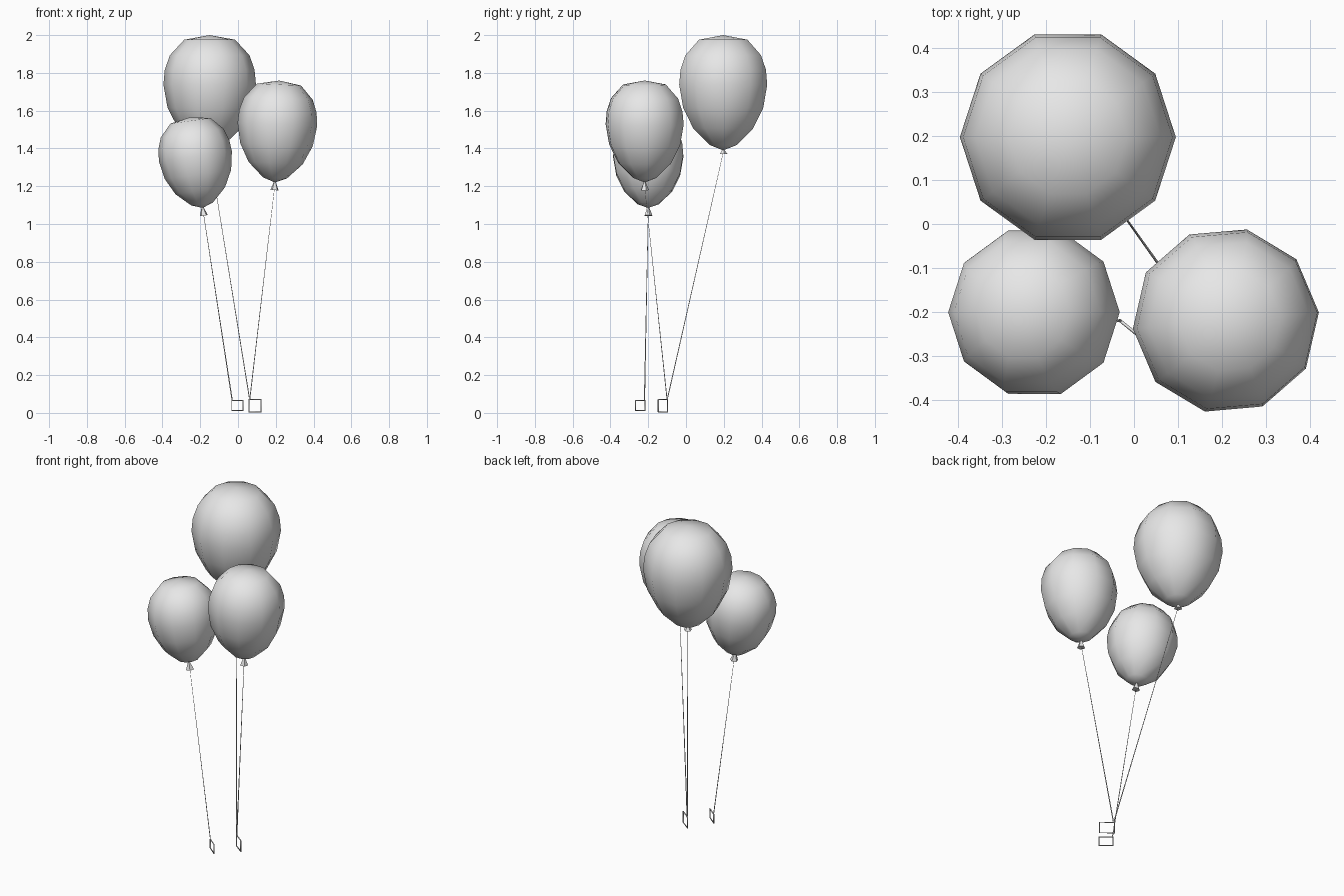
import bpy, bmesh, math
from mathutils import Matrix, Vector

cube = bpy.data.objects.get("Cube")
if cube:
    bpy.data.objects.remove(cube, do_unlink=True)

grey = bpy.data.materials.new("light_grey")
grey.use_nodes = True
grey.diffuse_color = (0.8, 0.8, 0.8, 1)
grey.node_tree.nodes["Principled BSDF"].inputs["Base Color"].default_value = (0.8, 0.8, 0.8, 1)

# Balloon half profile: (share of radius, share of height)
PROFILE = [(0.3, 0.045), (0.68, 0.19), (0.91, 0.37), (1, 0.57),
           (0.97, 0.7), (0.86, 0.825), (0.55, 0.96)]
SIDES = 10


def add_mesh(name, bm, matrix, smooth):
    bmesh.ops.recalc_face_normals(bm, faces=bm.faces)
    for face in bm.faces:
        face.smooth = smooth
    mesh = bpy.data.meshes.new(name)
    bm.to_mesh(mesh)
    bm.free()
    mesh.materials.append(grey)
    obj = bpy.data.objects.new(name, mesh)
    obj.matrix_world = matrix
    bpy.context.collection.objects.link(obj)


def add_wire(name, points, radii, thickness, cyclic=False):
    curve = bpy.data.curves.new(name, "CURVE")
    curve.dimensions = "3D"
    curve.bevel_depth = thickness
    curve.bevel_resolution = 0
    curve.use_fill_caps = True
    spline = curve.splines.new("POLY")
    spline.points.add(len(points) - 1)
    for target, place, radius in zip(spline.points, points, radii):
        target.co = (*place, 1)
        target.radius = radius
    spline.use_cyclic_u = cyclic
    curve.materials.append(grey)
    bpy.context.collection.objects.link(bpy.data.objects.new(name, curve))


def add_balloon(name, base, radius, height, tilt, spin, knot_length, string_end):
    matrix = (Matrix.Translation(base) @ Matrix.Rotation(math.radians(tilt), 4, "Y")
              @ Matrix.Rotation(math.radians(spin), 4, "Z"))
    # Inflated body, turned around its own axis
    bm = bmesh.new()
    rings = []
    for r, h in PROFILE:
        rings.append([bm.verts.new((radius * r * math.cos(a), radius * r * math.sin(a), height * h))
                      for a in (math.tau * i / SIDES for i in range(SIDES))])
    bottom = bm.verts.new((0, 0, 0))
    top = bm.verts.new((0, 0, height))
    for i in range(SIDES):
        j = (i + 1) % SIDES
        bm.faces.new((bottom, rings[0][j], rings[0][i]))
        bm.faces.new((top, rings[-1][i], rings[-1][j]))
        for low, high in zip(rings, rings[1:]):
            bm.faces.new((low[i], low[j], high[j], high[i]))
    add_mesh(name, bm, matrix, True)
    # Flared knot under the body
    bm = bmesh.new()
    bmesh.ops.create_cone(bm, cap_ends=True, segments=5, radius1=0.023, radius2=0.005,
                          depth=knot_length,
                          matrix=Matrix.Translation((0, 0, 0.004 - knot_length / 2)))
    add_mesh(name + "_knot", bm, matrix, False)
    # String, finer towards the balloon
    start = matrix @ Vector((0, 0, -knot_length / 2))
    add_wire(name + "_string", [start, string_end], [0.4, 1], 0.003)


def add_loop(name, x0, x1, y0, y1, z0, z1):
    corners = [(x0, y0, z0), (x1, y1, z0), (x1, y1, z1), (x0, y0, z1)]
    add_wire(name, corners, [1] * 4, 0.0035, True)


# Three balloons, two of them tied to the same loop
shared_end = (0.062, -0.1, 0.068)
single_end = (-0.03, -0.22, 0.062)
add_balloon("large_balloon", (-0.15, 0.197, 1.39), 0.245, 0.61, 0, 0, 0.024, shared_end)
add_balloon("medium_balloon", (0.195, -0.219, 1.22), 0.212, 0.54, 2.5, 5, 0.045, shared_end)
add_balloon("small_balloon", (-0.187, -0.2, 1.085), 0.195, 0.485, -8, 0, 0.045, single_end)

# Square hand loops at the string ends
add_loop("shared_loop", 0.058, 0.122, -0.098, -0.147, 0.004, 0.07)
add_loop("single_loop", -0.033, 0.027, -0.218, -0.267, 0.012, 0.066)
